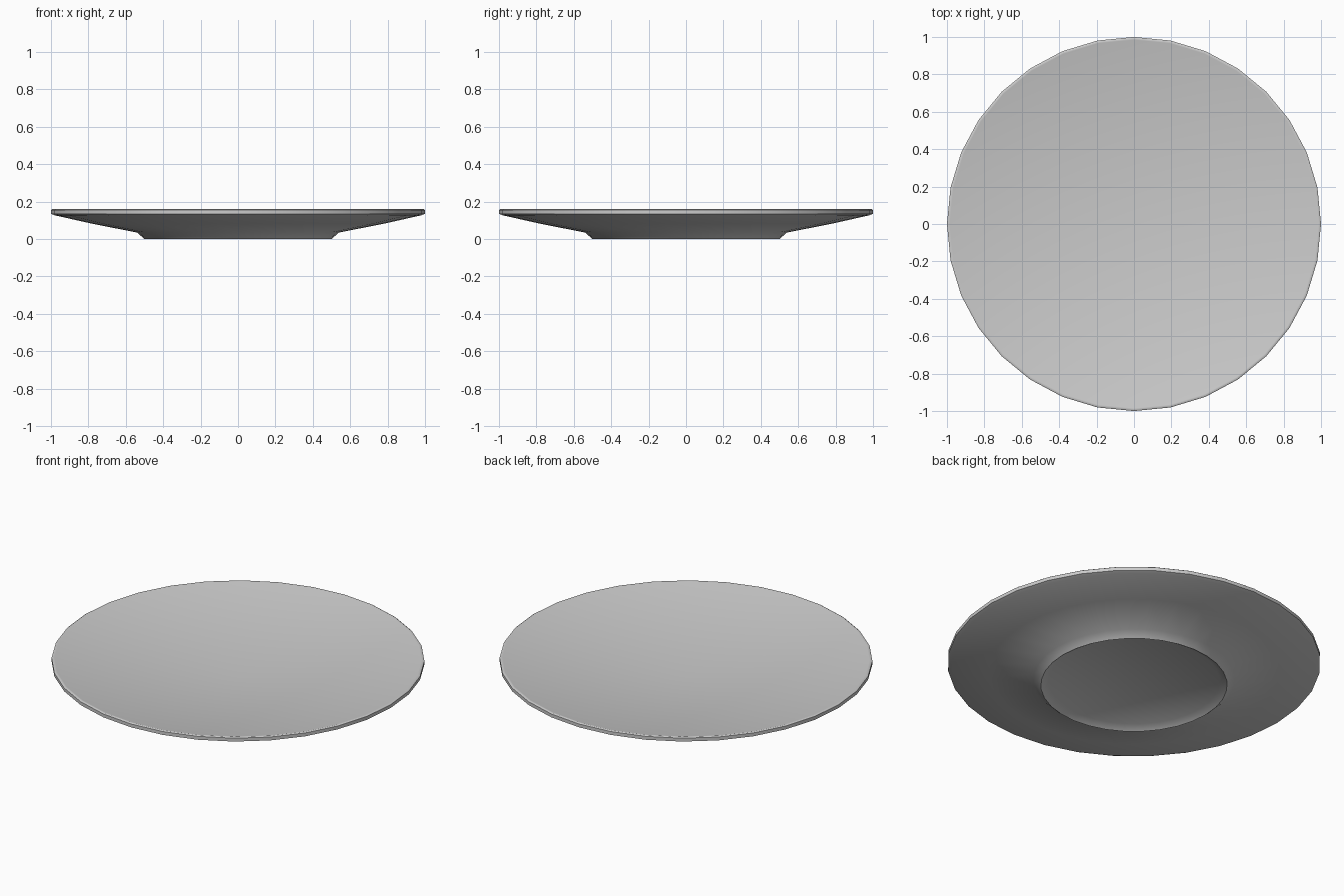
import bpy, bmesh, math

if "Cube" in bpy.data.objects:
    bpy.data.objects.remove(bpy.data.objects["Cube"])

# Plate profile (radius, height): dish centre, rim, underside, foot ring, recess
profile = [(0.0, 0.055), (0.985, 0.158), (0.993, 0.16), (1.0, 0.155), (1.0, 0.135),
           (0.98, 0.127), (0.78, 0.082), (0.54, 0.035), (0.5, 0.0),
           (0.46, 0.024), (0.0, 0.03)]

bm = bmesh.new()
verts = [bm.verts.new((r, 0, z)) for r, z in profile]
edges = [bm.edges.new(p) for p in zip(verts, verts[1:])]
bmesh.ops.spin(bm, geom=verts + edges, cent=(0, 0, 0), axis=(0, 0, 1),
               angle=math.tau, steps=32, use_merge=True)
bmesh.ops.remove_doubles(bm, verts=bm.verts, dist=1e-5)
bmesh.ops.recalc_face_normals(bm, faces=bm.faces)
mesh = bpy.data.meshes.new("plate")
bm.to_mesh(mesh)
bm.free()
plate = bpy.data.objects.new("plate", mesh)
bpy.context.collection.objects.link(plate)

# Smooth body with crisp rim and foot
bpy.context.view_layer.objects.active = plate
plate.select_set(True)
bpy.ops.object.shade_smooth_by_angle(angle=math.radians(50))
